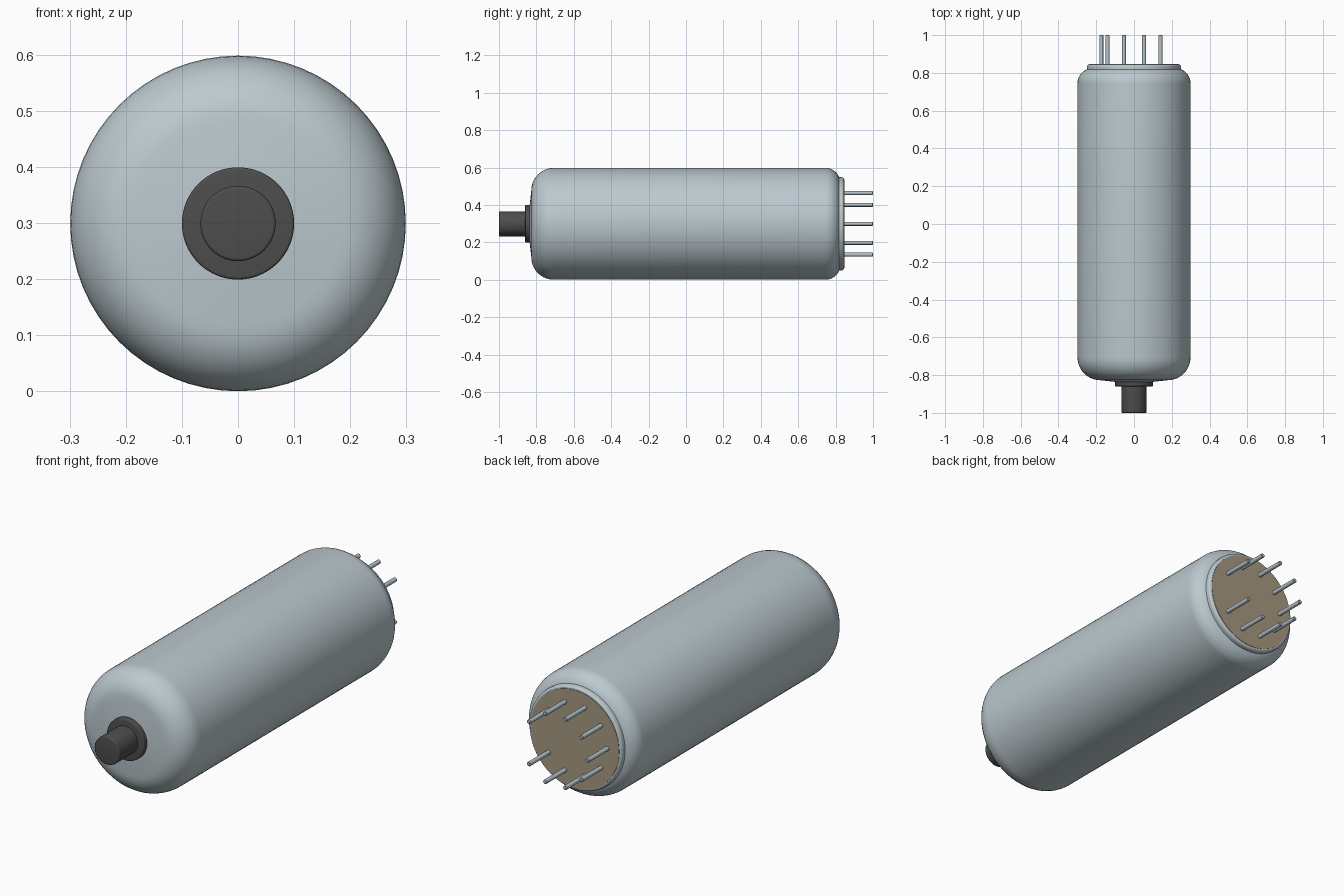
import bpy, bmesh, math
from mathutils import Matrix, Vector

cube = bpy.data.objects.get("Cube")
if cube:
    bpy.data.objects.remove(cube, do_unlink=True)

CZ = 0.299  # height of the tube axis


def material(name, rgb):
    m = bpy.data.materials.new(name)
    m.use_nodes = True
    m.diffuse_color = (*rgb, 1)
    bsdf = next(n for n in m.node_tree.nodes if n.type == 'BSDF_PRINCIPLED')
    bsdf.inputs["Base Color"].default_value = (*rgb, 1)
    return m


glass = material("grey_glass", (0.50, 0.585, 0.62))
steel = material("pin_steel", (0.46, 0.54, 0.59))
dark = material("dark_cap", (0.075, 0.075, 0.075))
tan = material("tan_base", (0.38, 0.32, 0.22))


def arc(r, y, rad_r, rad_y, a0, a1, n=10):
    """Points on an elliptical arc in the (radius, y) plane, angles in degrees."""
    angles = [math.radians(a0 + (a1 - a0) * i / n) for i in range(n + 1)]
    return [(r + rad_r * math.cos(a), y + rad_y * math.sin(a)) for a in angles]


def lathe(name, profile, mat, segments=64, x=0.0, z=CZ):
    """Spin a (radius, y) profile around an axis parallel to y."""
    bm = bmesh.new()
    verts = [bm.verts.new((r, y, 0)) for r, y in profile]
    edges = [bm.edges.new(pair) for pair in zip(verts, verts[1:])]
    bmesh.ops.spin(bm, geom=verts + edges, cent=(0, 0, 0), axis=(0, 1, 0),
                   angle=math.tau, steps=segments, use_duplicate=False)
    bmesh.ops.remove_doubles(bm, verts=bm.verts, dist=1e-5)
    bmesh.ops.recalc_face_normals(bm, faces=bm.faces)
    bmesh.ops.transform(bm, matrix=Matrix.Translation(Vector((x, 0, z))), verts=bm.verts)
    mesh = bpy.data.meshes.new(name)
    bm.to_mesh(mesh)
    bm.free()
    mesh.materials.append(mat)
    obj = bpy.data.objects.new(name, mesh)
    bpy.context.collection.objects.link(obj)
    bpy.ops.object.select_all(action='DESELECT')
    obj.select_set(True)
    bpy.context.view_layer.objects.active = obj
    bpy.ops.object.shade_smooth_by_angle(angle=math.radians(35))
    return obj


# Glass envelope: slightly domed front, rounded shoulders
lathe("glass_envelope",
      [(0, -0.84), (0.09, -0.837)]
      + arc(0.179, -0.706, 0.12, 0.121, -90, 0)
      + arc(0.219, 0.745, 0.08, 0.08, 0, 90)
      + [(0, 0.825)], glass)

# Rear rim with a rounded edge, and the tan base plate inside it
lathe("rear_rim",
      [(0, 0.81), (0.249, 0.81), (0.249, 0.832)]
      + arc(0.236, 0.832, 0.013, 0.013, 0, 90, 5)
      + [(0, 0.845)], glass)
lathe("base_plate", [(0, 0.84), (0.236, 0.84), (0.236, 0.847), (0, 0.847)], tan)

# Front contact cap: flange and stub with softened edges
lathe("cap_flange",
      [(0, -0.83), (0.1, -0.83), (0.1, -0.855)]
      + arc(0.095, -0.855, 0.005, 0.005, 0, -90, 4)
      + [(0, -0.86)], dark)
lathe("cap_stub",
      [(0, -0.85), (0.067, -0.85), (0.067, -0.995)]
      + arc(0.062, -0.995, 0.005, 0.005, 0, -90, 4)
      + [(0, -1.0)], dark)

# Nine pins on ten equal positions, the gap lying on the left (+x)
for i in range(1, 10):
    a = math.radians(36 * i)
    lathe(f"pin_{i}",
          [(0, 0.83), (0.0105, 0.83), (0.0105, 0.997), (0.0075, 1.0), (0, 1.0)],
          steel, 16, 0.173 * math.cos(a), CZ + 0.173 * math.sin(a))
